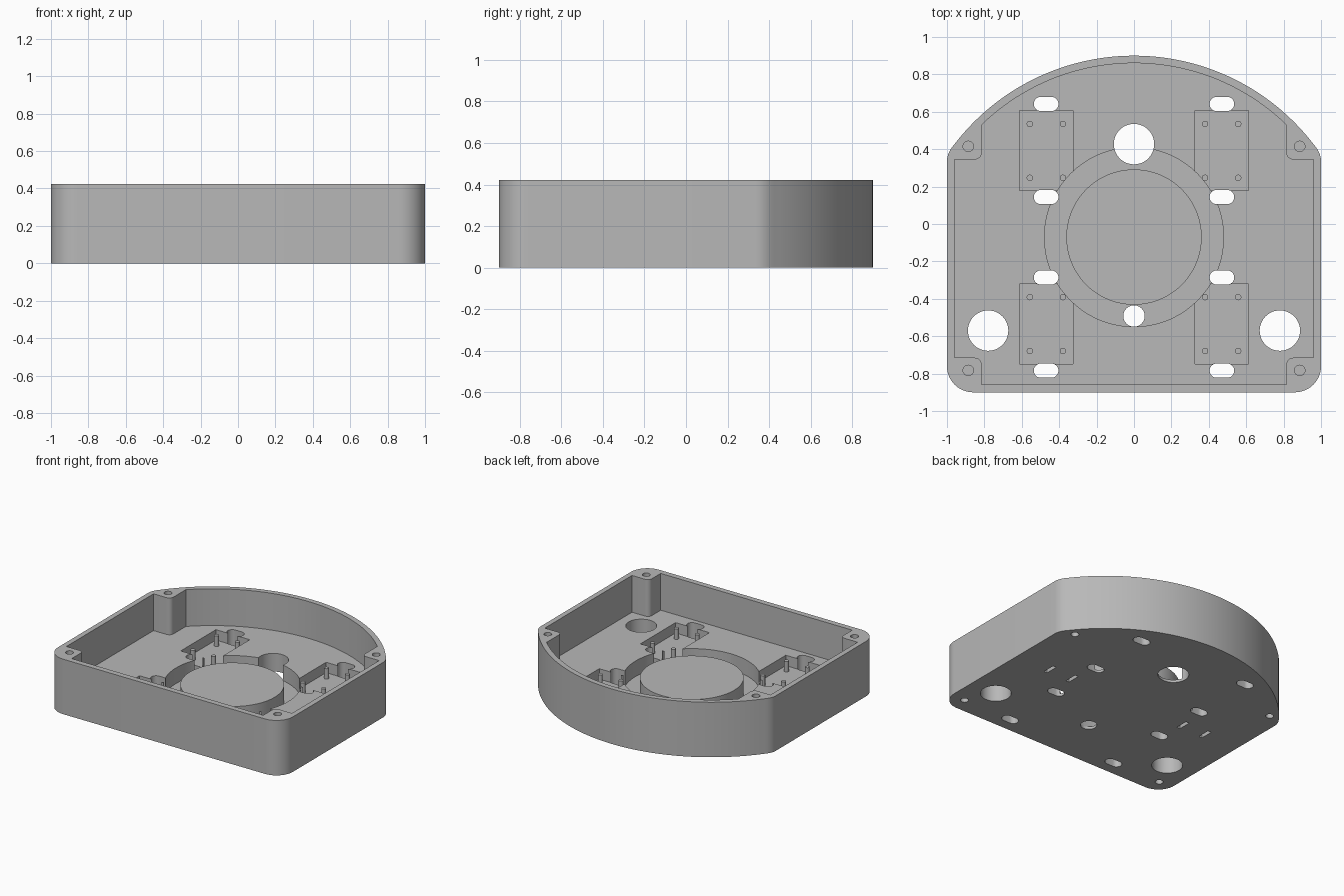
import bpy, bmesh, math

if "Cube" in bpy.data.objects:
    bpy.data.objects.remove(bpy.data.objects["Cube"])

H, FLOOR, RING_Z, POCKET_Z = 0.423, 0.14, 0.02, 0.06
ARC_Y = -0.31          # centre of the curved back wall
HUB_Y = -0.07          # centre of the round recess

grey = bpy.data.materials.new("plain_grey")
grey.diffuse_color = (0.48, 0.48, 0.48, 1)
grey.use_nodes = True
grey.node_tree.nodes["Principled BSDF"].inputs["Base Color"].default_value = grey.diffuse_color


def prism(name, pts, z0, z1):
    """Extrude a counter-clockwise outline from z0 to z1."""
    bm = bmesh.new()
    lo = [bm.verts.new((x, y, z0)) for x, y in pts]
    hi = [bm.verts.new((x, y, z1)) for x, y in pts]
    n = len(pts)
    bm.faces.new(lo[::-1])
    bm.faces.new(hi)
    for i in range(n):
        j = (i + 1) % n
        bm.faces.new((lo[i], lo[j], hi[j], hi[i]))
    me = bpy.data.meshes.new(name)
    bm.to_mesh(me)
    bm.free()
    me.materials.append(grey)
    ob = bpy.data.objects.new(name, me)
    bpy.context.collection.objects.link(ob)
    return ob


def arc(cx, cy, r, a0, a1, n):
    return [(cx + r * math.cos(math.radians(a0 + (a1 - a0) * i / n)),
             cy + r * math.sin(math.radians(a0 + (a1 - a0) * i / n)))
            for i in range(n + 1)]


def circle(cx, cy, r, n=48):
    return arc(cx, cy, r, 0, 360, n)[:-1]


def rect(x0, x1, y0, y1):
    return [(x0, y0), (x1, y0), (x1, y1), (x0, y1)]


def slot(cx, cy, half, r):
    return arc(cx + half - r, cy, r, -90, 90, 12) + arc(cx - half + r, cy, r, 90, 270, 12)


def mirrored(right):
    """Close a right-hand outline (front to back) with its mirror image."""
    return right + [(-x, y) for x, y in reversed(right) if x > 1e-5]


def modify(target, tool, op):
    m = target.modifiers.new("cut", 'BOOLEAN')
    m.operation, m.solver, m.object = op, 'EXACT', tool
    bpy.context.view_layer.objects.active = target
    bpy.ops.object.modifier_apply(modifier=m.name)
    bpy.data.objects.remove(tool, do_unlink=True)


def back_arc(r, x_end, n=28):
    a = math.degrees(math.acos(x_end / r))
    return arc(0, ARC_Y, r, a, 90, n)


# Outer body: rounded front corners, softened shoulders, curved back
back = back_arc(1.21, 0.963)
p0, p1, p2 = (1, 0.335), (1, 0.38), back[0]
shoulder = [tuple((1 - t) ** 2 * a + 2 * t * (1 - t) * b + t * t * c
                  for a, b, c in zip(p0, p1, p2)) for t in (i / 8 for i in range(8))]
outline = arc(0.86, -0.76, 0.14, -90, 0, 12) + shoulder + back
tray = prism("tray", mirrored(outline), 0, H)


def cut(pts, z0, z1):
    modify(tray, prism("cutter", pts, z0, z1), 'DIFFERENCE')


# Main cavity, leaving four rounded corner posts
f = 0.035
inner = [(0.815, -0.857)]
inner += arc(0.815 + f, -0.715 - f, f, 180, 90, 6)
inner += [(0.96, -0.715), (0.96, 0.345)]
inner += arc(0.815 + f, 0.345 + f, f, 270, 180, 6)
inner += back_arc(1.17, 0.815)
cut(mirrored(inner), FLOOR, H + 0.1)

# Round recess around a central hub
ring = prism("cutter", circle(0, HUB_Y, 0.479, 72), RING_Z, FLOOR + 0.1)
modify(ring, prism("hub", circle(0, HUB_Y, 0.362, 72), -0.1, 0.4), 'DIFFERENCE')
modify(tray, ring, 'DIFFERENCE')

# Rectangular pockets with slots at both ends
for s in (-1, 1):
    xa, xb = sorted((s * 0.325, s * 0.613))
    for yc in (0.393, -0.535):
        cut(rect(xa, xb, yc - 0.214, yc + 0.214), POCKET_Z, FLOOR + 0.1)
        for d in (-0.249, 0.249):
            cut(slot(s * 0.47, yc + d, 0.066, 0.038), -0.1, FLOOR + 0.1)

# Cable holes through the floor
for x, y, r in ((0, 0.427, 0.108), (0, -0.492, 0.057),
                (-0.78, -0.57, 0.108), (0.78, -0.57, 0.108)):
    cut(circle(x, y, r), -0.1, FLOOR + 0.1)

# Blind screw holes in the posts, and strap slots underneath
for s in (-1, 1):
    for y in (0.415, -0.783):
        cut(circle(s * 0.886, y, 0.028, 24), H - 0.18, H + 0.1)
        cut(circle(s * 0.886, y, 0.028, 24), -0.1, 0.12)
    for x in (0.505, 0.705):
        cut(rect(s * x - 0.014, s * x + 0.014, HUB_Y - 0.05, HUB_Y + 0.05), -0.1, 0.06)


def smooth(ob):
    bpy.ops.object.select_all(action='DESELECT')
    ob.select_set(True)
    bpy.context.view_layer.objects.active = ob
    bpy.ops.object.shade_smooth_by_angle(angle=math.radians(30))


smooth(tray)

# Locating pins standing in the pockets
for s in (-1, 1):
    for x in (0.38, 0.557):
        for yc in (0.391, -0.535):
            for d in (-0.144, 0.144):
                smooth(prism("locating_pin", circle(s * x, yc + d, 0.017, 20),
                             POCKET_Z - 0.005, FLOOR))
